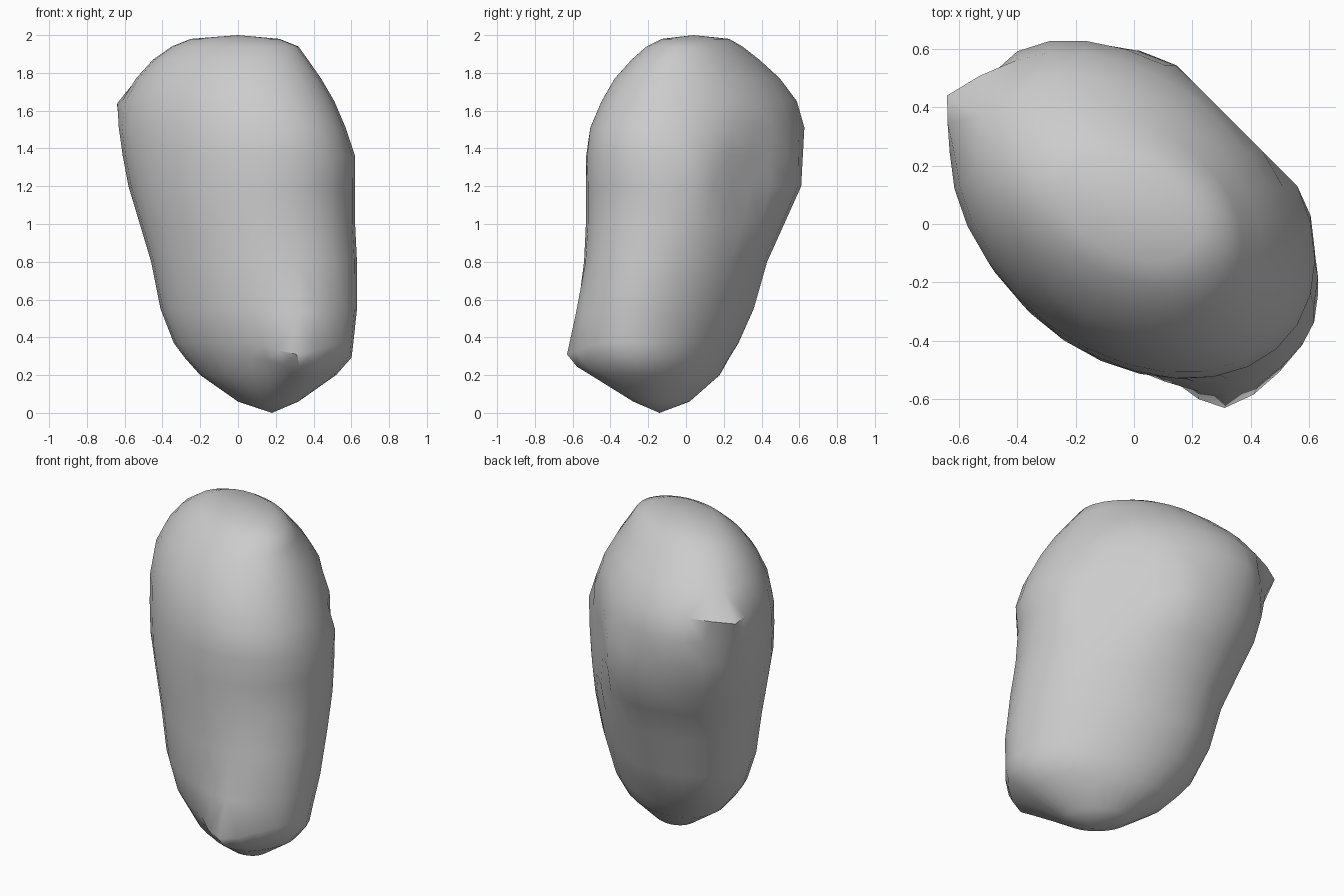
import bpy
import bmesh
import math
from mathutils import Vector

# Remove the default cube
cube = bpy.data.objects.get("Cube")
if cube:
    bpy.data.objects.remove(cube, do_unlink=True)

SIDES = 28
END_LIMIT = 0.99     # the two narrow ends are worn flat
FLANK_LIMIT = 0.69   # so is the broad rear flank

# Outline of the boulder: height, x range, y range, diagonal slant
LEVELS = [
    (0.06, 0.0, 0.32, -0.28, 0.02, 110),
    (0.2, -0.2, 0.52, -0.46, 0.18, 110),
    (0.29, -0.28, 0.6, -0.51, 0.23, 111),
    (0.37, -0.34, 0.61, -0.54, 0.28, 110),
    (0.55, -0.41, 0.63, -0.56, 0.36, 108),
    (0.8, -0.46, 0.63, -0.54, 0.43, 105),
    (1.0, -0.52, 0.62, -0.53, 0.52, 104),
    (1.2, -0.58, 0.62, -0.53, 0.61, 104),
    (1.36, -0.61, 0.62, -0.53, 0.62, 107),
    (1.51, -0.63, 0.57, -0.51, 0.63, 109),
    (1.65, -0.61, 0.51, -0.45, 0.59, 109),
    (1.77, -0.54, 0.44, -0.38, 0.5, 109),
    (1.87, -0.45, 0.37, -0.29, 0.39, 109),
    (1.94, -0.35, 0.32, -0.21, 0.3, 109),
    (1.98, -0.25, 0.22, -0.13, 0.23, 109),
]
BOTTOM_TIP = Vector((0.18, -0.14, 0))
TOP_TIP = Vector((0, 0.04, 2))

# Blunt corners that stick out of the surface: tip and radius
CORNERS = [
    (Vector((-0.64, 0.44, 1.63)), 0.12),
    (Vector((0.31, -0.63, 0.31)), 0.16),
    (Vector((0.56, -0.41, 0.3)), 0.13),
]


def oval_ring(bm, height, x_min, x_max, y_min, y_max, slant):
    """Add one slanted oval with flattened ends and rear flank."""
    ring = []
    for i in range(SIDES):
        angle = math.tau * i / SIDES
        turned = angle + math.radians(slant)
        x = (x_min + x_max) / 2 + (x_max - x_min) / 2 * math.cos(angle)
        y = (y_min + y_max) / 2 + (y_max - y_min) / 2 * math.cos(turned)
        along = max(-END_LIMIT, min(END_LIMIT, x - y))
        across = min(FLANK_LIMIT, x + y)
        ring.append(bm.verts.new(((across + along) / 2, (across - along) / 2, height)))
    return ring


def close_end(bm, ring, tip):
    """Close a ring with a fan of triangles."""
    centre = bm.verts.new(tip)
    for i in range(SIDES):
        bm.faces.new((ring[i], ring[(i + 1) % SIDES], centre))


def pull_corner(bm, tip, radius):
    """Draw the surface out to a tip, fading with distance."""
    nearest = min(bm.verts, key=lambda v: (v.co - tip).length)
    start = nearest.co.copy()
    for vert in bm.verts:
        distance = (vert.co - start).length
        vert.co += (tip - start) * math.exp(-(distance / radius) ** 2)


# Boulder body lofted through the ovals
bm = bmesh.new()
rings = [oval_ring(bm, *level) for level in LEVELS]
for low, high in zip(rings, rings[1:]):
    for i in range(SIDES):
        j = (i + 1) % SIDES
        bm.faces.new((low[i], low[j], high[j], high[i]))
close_end(bm, rings[0], BOTTOM_TIP)
close_end(bm, rings[-1], TOP_TIP)

for tip, radius in CORNERS:
    pull_corner(bm, tip, radius)

bmesh.ops.triangulate(bm, faces=bm.faces[:])
bmesh.ops.recalc_face_normals(bm, faces=bm.faces[:])
mesh = bpy.data.meshes.new("boulder")
bm.to_mesh(mesh)
bm.free()

# Plain grey stone
stone = bpy.data.materials.new("grey stone")
stone.use_nodes = True
grey = (0.6, 0.6, 0.6, 1)
stone.diffuse_color = grey
stone.node_tree.nodes["Principled BSDF"].inputs["Base Color"].default_value = grey
mesh.materials.append(stone)

boulder = bpy.data.objects.new("boulder", mesh)
bpy.context.collection.objects.link(boulder)
bpy.ops.object.select_all(action="DESELECT")
boulder.select_set(True)
bpy.context.view_layer.objects.active = boulder
bpy.ops.object.shade_smooth_by_angle(angle=math.radians(40))
